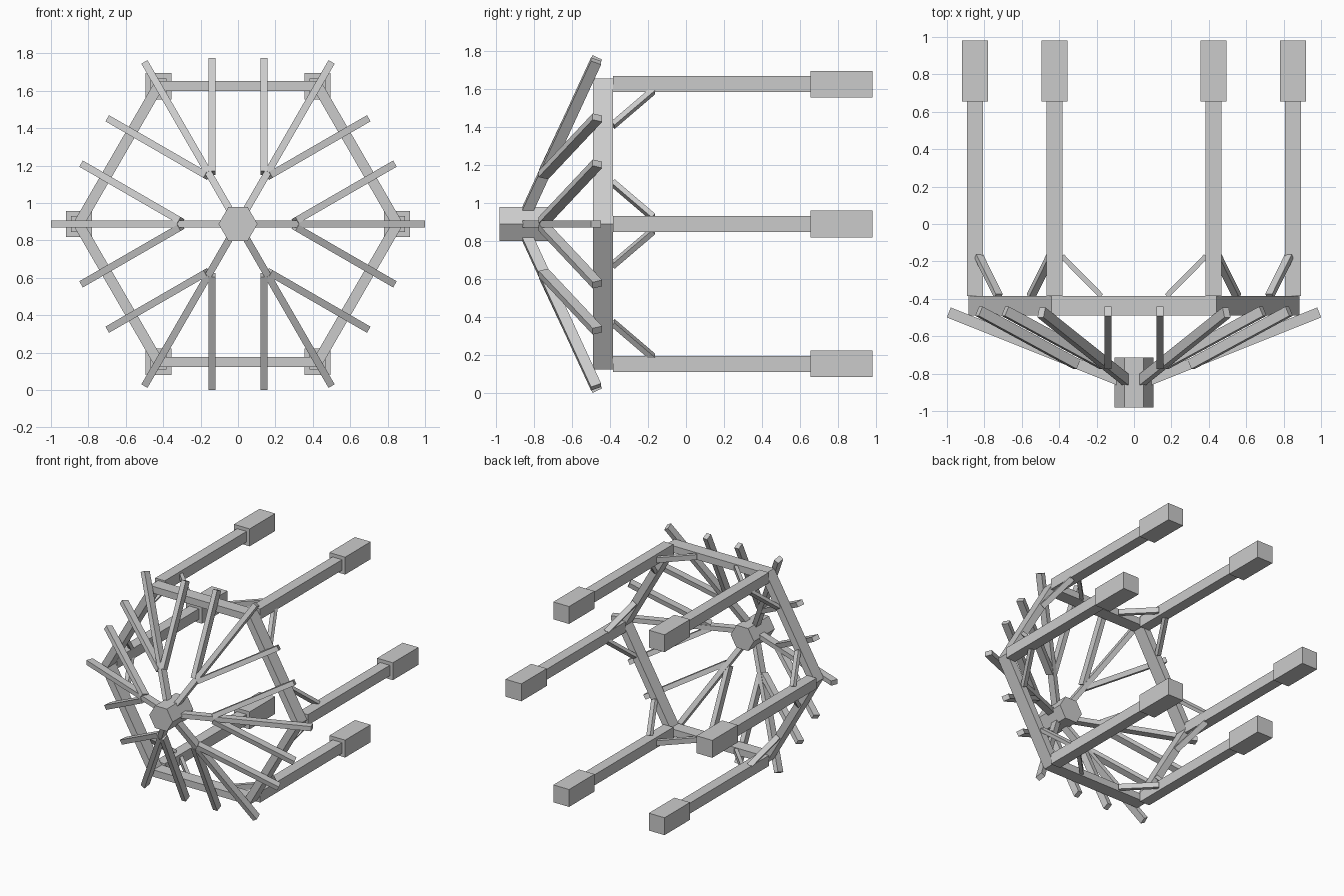
import bpy, bmesh
from math import sin, cos, radians
from mathutils import Vector, Matrix

if "Cube" in bpy.data.objects:
    bpy.data.objects.remove(bpy.data.objects["Cube"])

ZC = 0.888  # height of the central axis


def finish(name, bm):
    bmesh.ops.recalc_face_normals(bm, faces=bm.faces)
    me = bpy.data.meshes.new(name)
    bm.to_mesh(me)
    bm.free()
    ob = bpy.data.objects.new(name, me)
    bpy.context.collection.objects.link(ob)
    return ob


def polar(r, deg, y):
    a = radians(deg)
    return Vector((r * cos(a), y, ZC + r * sin(a)))


def beam(name, p, q, side, w, t):
    """Square-cut bar from p to q: w wide along side, t thick across it."""
    d = q - p
    n = d.normalized()
    s = (side - n * side.dot(n)).normalized()
    u = n.cross(s)
    m = Matrix((s * w, u * t, d)).transposed().to_4x4()
    m.translation = (p + q) / 2
    bm = bmesh.new()
    bmesh.ops.create_cube(bm, size=1, matrix=m)
    return finish(name, bm)


def direction(deg):
    return Vector((cos(radians(deg)), 0, sin(radians(deg))))


# Hexagonal hub
bm = bmesh.new()
rings = [[bm.verts.new(polar(0.104, 60 * k, y)) for k in range(6)] for y in (-0.98, -0.715)]
for ring in rings:
    bm.faces.new(ring)
for k in range(6):
    j = (k + 1) % 6
    bm.faces.new((rings[0][k], rings[0][j], rings[1][j], rings[1][k]))
finish("hub", bm)

# Hexagonal frame ring: rectangular section swept around the axis
bm = bmesh.new()
section = [(0.884, -0.49), (0.884, -0.385), (0.82, -0.385), (0.82, -0.49)]
loops = [[bm.verts.new(polar(r, 60 * k, y)) for r, y in section] for k in range(6)]
for k in range(6):
    a, b = loops[k], loops[(k + 1) % 6]
    for i in range(4):
        j = (i + 1) % 4
        bm.faces.new((a[i], a[j], b[j], b[i]))
finish("frame_ring", bm)

X = Vector((1, 0, 0))
for k in range(6):
    a = 60 * k
    # Leg with block foot
    beam(f"leg_{k}", polar(0.85, a, -0.385), polar(0.85, a, 0.66), X, 0.085, 0.085)
    beam(f"foot_{k}", polar(0.85, a, 0.655), polar(0.85, a, 0.98), X, 0.14, 0.14)

    # Main spoke, slanting back from the hub
    beam(f"spoke_{k}", polar(0.045, a, -0.85), polar(0.99, a, -0.473),
         direction(a + 90), 0.038, 0.057)

    for s, tag in ((1, "a"), (-1, "b")):
        # Branch forking 30 degrees off the spoke
        b = a + 30 * s
        root = polar(0.28, a, 0)
        p = root + direction(b) * 0.03 + Vector((0, -0.75, 0))
        q = root + direction(b) * 0.634 + Vector((0, -0.466, 0))
        beam(f"branch_{k}{tag}", p, q, direction(b + 90), 0.038, 0.055)

        # Diagonal brace between ring side and leg
        edge = direction(a + 120 * s)
        corner = polar(0.85, a, 0)
        p = corner + edge * 0.25 + Vector((0, -0.385, 0))
        q = corner + edge * 0.04 + Vector((0, -0.172, 0))
        beam(f"brace_{k}{tag}", p, q, direction(a + 30 * s), 0.042, 0.028)
